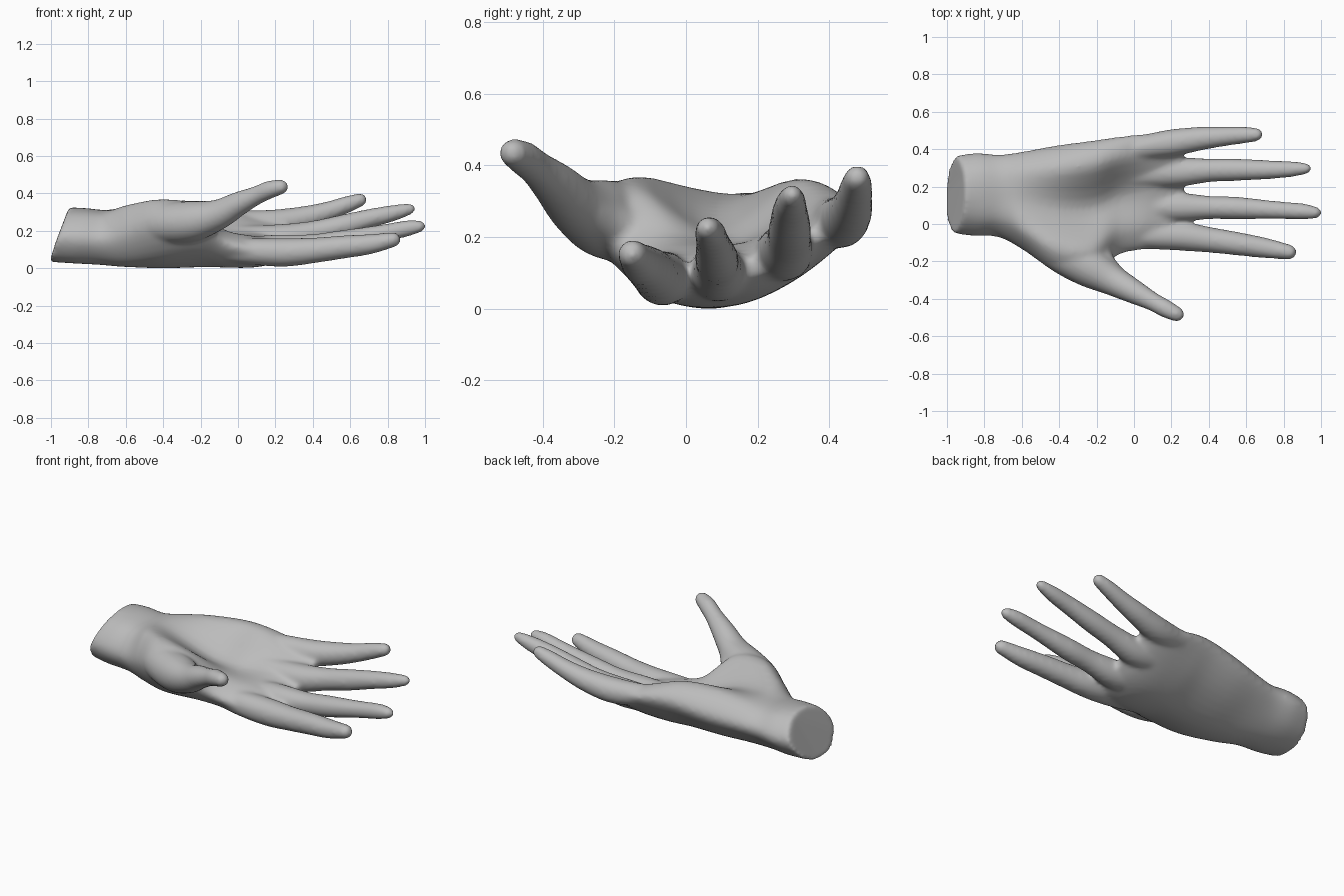
import bpy, bmesh, math
from mathutils import Vector

skin = bpy.data.materials.new("grey clay")
skin.diffuse_color = (0.5, 0.5, 0.5, 1)
bm = bmesh.new()


def spline(pts, n, closed=False):
    """Catmull-Rom through points of any dimension."""
    k = len(pts)
    get = (lambda i: pts[i % k]) if closed else (lambda i: pts[max(0, min(k - 1, i))])
    out = []
    for i in range(k if closed else k - 1):
        a, b, c, d = (get(i + j) for j in (-1, 0, 1, 2))
        for s in range(n):
            t = s / n
            out.append([0.5 * (2 * q + (r - p) * t + (2 * p - 5 * q + 4 * r - w) * t * t
                               + (3 * q - p - 3 * r + w) * t ** 3)
                        for p, q, r, w in zip(a, b, c, d)])
    if not closed:
        out.append(list(pts[-1]))
    return out


def loft(rings):
    """Skin a list of equal rings and cap both ends."""
    vs = [[bm.verts.new(p) for p in ring] for ring in rings]
    for a, b in zip(vs, vs[1:]):
        for i in range(len(a)):
            j = (i + 1) % len(a)
            bm.faces.new((a[i], a[j], b[j], b[i]))
    bm.faces.new(vs[0][::-1])
    bm.faces.new(vs[-1])


def digit(path, tip=1.3, sides=20):
    """Tapered tube along x, y, z, radius points, with a rounded tip."""
    pts = spline(path, 6)
    rings = []
    for i, p in enumerate(pts):
        a, b = pts[max(0, i - 1)], pts[min(len(pts) - 1, i + 1)]
        d = (Vector(b[:3]) - Vector(a[:3])).normalized()
        u = d.cross(Vector((0, 0, 1))).normalized()
        v = u.cross(d)
        c, r = Vector(p[:3]), p[3]
        steps = [(0, 1)]
        if i == len(pts) - 1:
            steps = [(tip * math.sin(t), math.cos(t)) for t in (0, 0.35, 0.7, 1.0, 1.3, 1.5)]
        for along, wide in steps:
            rings.append([c + d * r * along + r * wide *
                          (u * math.cos(2 * math.pi * k / sides) + v * math.sin(2 * math.pi * k / sides))
                          for k in range(sides)])
    loft(rings)


# Palm and wrist: x, thumb edge y z, three top heights, outer edge y z, three bottom heights
stations = [
    (-1.005, -.05, .17, .28, .325, .30, .365, .20, .09, .035, .06),
    (-.88, -.065, .16, .28, .32, .30, .38, .20, .09, .03, .045),
    (-.74, -.07, .155, .28, .31, .295, .372, .21, .10, .023, .04),
    (-.60, -.135, .19, .33, .32, .32, .387, .22, .10, .012, .035),
    (-.42, -.25, .25, .37, .29, .355, .42, .24, .09, .00, .06),
    (-.22, -.27, .25, .34, .225, .362, .447, .27, .10, .005, .075),
    (-.08, -.165, .14, .21, .19, .33, .467, .27, .115, .012, .025),
    (.08, -.135, .095, .165, .185, .275, .485, .25, .13, .02, .012),
    (.19, -.12, .09, .14, .165, .25, .485, .25, .15, .045, .03),
    (.265, -.06, .09, .11, .145, .225, .44, .245, .17, .09, .065),
]
rings = []
for x, y0, z0, t0, t1, t2, y1, z1, b2, b1, b0 in spline(stations, 5):
    at = lambda f: y0 + (y1 - y0) * f
    ring = [(y0, z0), (at(.18), t0), (at(.5), t1), (at(.82), t2),
            (y1, z1), (at(.82), b2), (at(.5), b1), (at(.18), b0)]
    lean = 0.38 * max(0, min(1, (-.6 - x) / .4))   # slanted wrist cut
    rings.append([(x + lean * max(0, z - .06), y, z) for y, z in spline(ring, 5, True)])
loft(rings)

# Thumb
digit([(-.62, -.02, .19, .06), (-.42, -.135, .235, .105), (-.25, -.225, .25, .11), (-.11, -.303, .285, .083),
       (0, -.362, .343, .066), (.1, -.415, .39, .051), (.17, -.453, .42, .049), (.225, -.48, .434, .042)], 1.1)
# Soft web between thumb and palm
digit([(-.28, -.10, .22, .07), (-.19, -.17, .225, .065), (-.14, -.235, .25, .06), (-.06, -.31, .30, .05)], 1)
# Index, middle, ring and little fingers
digit([(-.2, -.04, .10, .05), (.05, -.06, .09, .07), (.25, -.066, .085, .077), (.42, -.087, .097, .068),
       (.55, -.105, .112, .063), (.7, -.128, .128, .055), (.83, -.15, .153, .041)], 1)
digit([(-.2, .08, .10, .05), (.05, .09, .10, .07), (.22, .09, .10, .08), (.4, .088, .12, .063),
       (.55, .085, .142, .061), (.75, .075, .182, .049), (.9, .067, .212, .044), (.96, .062, .222, .035)])
digit([(-.2, .24, .18, .05), (.05, .265, .16, .07), (.22, .275, .157, .079), (.4, .287, .19, .064),
       (.55, .29, .225, .06), (.7, .29, .265, .052), (.83, .293, .295, .044), (.907, .296, .314, .033)])
digit([(-.2, .36, .26, .05), (.05, .41, .245, .065), (.2, .433, .242, .073), (.35, .456, .268, .064),
       (.48, .468, .304, .053), (.58, .475, .34, .046), (.648, .478, .363, .038)], 1.15)

bmesh.ops.recalc_face_normals(bm, faces=bm.faces)
mesh = bpy.data.meshes.new("open_hand")
bm.to_mesh(mesh)
bm.free()
mesh.materials.append(skin)
hand = bpy.data.objects.new("open_hand", mesh)
bpy.context.collection.objects.link(hand)

# Fuse the parts into one skin and soften the joins
fuse = hand.modifiers.new("fuse", 'REMESH')
fuse.mode = 'VOXEL'
fuse.voxel_size = 0.011
fuse.use_smooth_shade = True
soft = hand.modifiers.new("soften", 'SMOOTH')
soft.factor = 0.5
soft.iterations = 16
